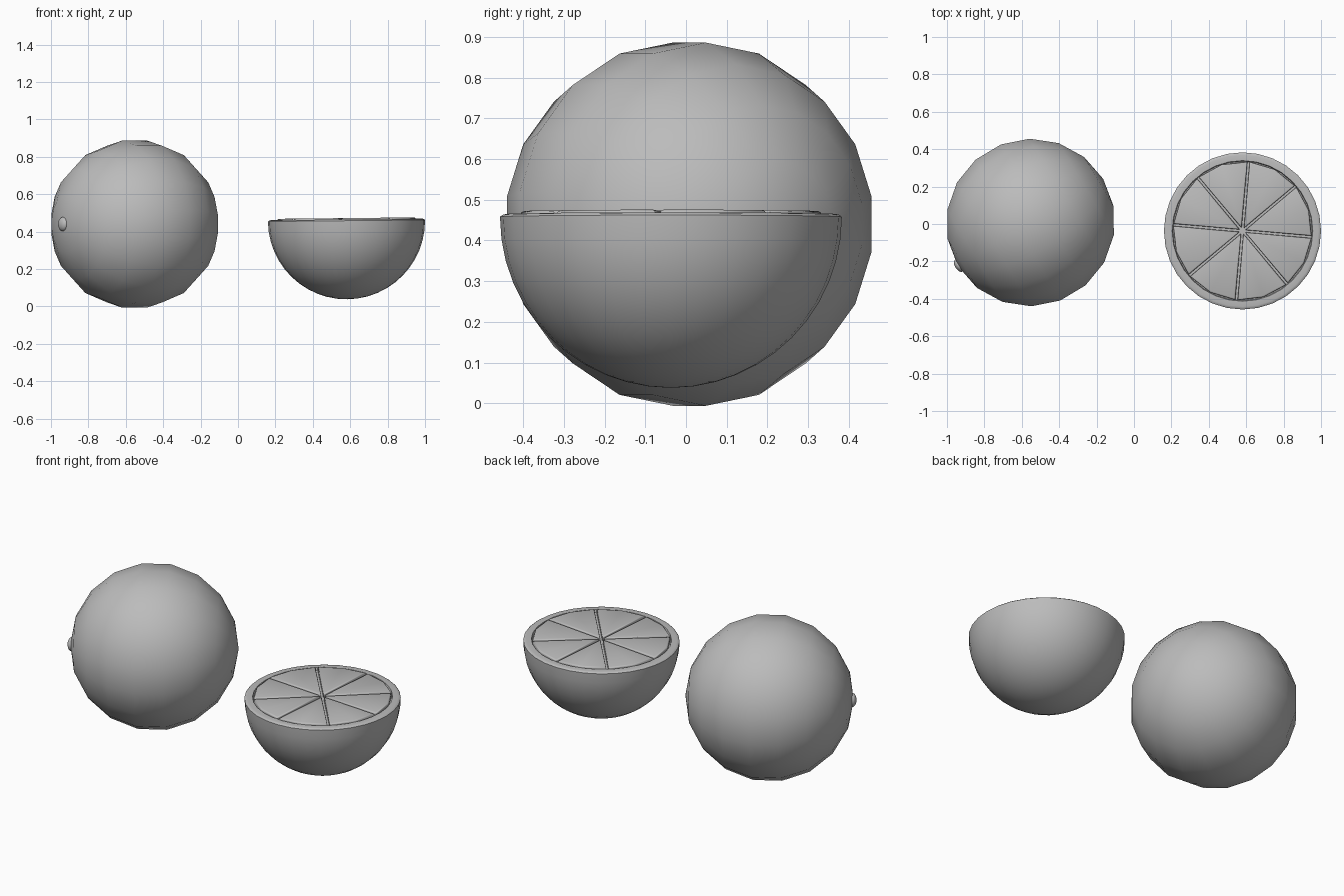
import bpy, bmesh, math
from mathutils import Matrix, Vector

if "Cube" in bpy.data.objects:
    bpy.data.objects.remove(bpy.data.objects["Cube"])

grey = bpy.data.materials.new("plain_grey")
grey.diffuse_color = (0.5, 0.5, 0.5, 1)
grey.use_nodes = True
grey.node_tree.nodes["Principled BSDF"].inputs["Base Color"].default_value = grey.diffuse_color


def finish(name, bm, matrix, sharp=None):
    """Turn a bmesh into a smooth shaded object."""
    bmesh.ops.recalc_face_normals(bm, faces=bm.faces)
    bm.transform(matrix)
    for f in bm.faces:
        f.smooth = True
    if sharp:
        for e in bm.edges:
            if len(e.link_faces) == 2 and e.calc_face_angle() > sharp:
                e.smooth = False
    me = bpy.data.meshes.new(name)
    bm.to_mesh(me)
    bm.free()
    me.materials.append(grey)
    ob = bpy.data.objects.new(name, me)
    bpy.context.collection.objects.link(ob)
    return ob


# Whole fruit: coarse ball lying on its side, poles along the stem axis
STEM_ANGLE = math.radians(211)
axis = Vector((math.cos(STEM_ANGLE), math.sin(STEM_ANGLE), 0))
centre = Vector((-0.553, 0.008, 0.44))
lay_down = Matrix.Rotation(STEM_ANGLE, 4, 'Z') @ Matrix.Rotation(math.pi / 2, 4, 'Y')

bm = bmesh.new()
bmesh.ops.create_uvsphere(bm, u_segments=18, v_segments=9, radius=0.453)
# turn half a step so a flat face points straight up
bm.transform(Matrix.Rotation(math.radians(10), 4, 'Z'))
finish("whole_fruit", bm, Matrix.Translation(centre) @ lay_down)

# Stem button
bm = bmesh.new()
bmesh.ops.create_uvsphere(bm, u_segments=16, v_segments=10, radius=1)
finish("stem_button", bm, Matrix.Translation(centre + axis * 0.446) @ lay_down
       @ Matrix.Diagonal((0.038, 0.038, 0.022, 1)))

# Half fruit: lathed bowl with a rounded rim and a sunken floor
R = 0.42
place = Matrix.Translation((0.58, -0.037, 0.458)) @ Matrix.Rotation(math.radians(-0.6), 4, 'Y')
profile = [(R * math.sin(a), -R * math.cos(a))
           for a in (math.pi / 2 * i / 12 for i in range(13))]
profile += [(0.414, 0.005), (0.405, 0.007), (0.376, 0.007), (0.372, -0.008), (0, -0.008)]
bm = bmesh.new()
verts = [bm.verts.new((r, 0, z)) for r, z in profile]
edges = [bm.edges.new(pair) for pair in zip(verts, verts[1:])]
bmesh.ops.spin(bm, geom=verts + edges, axis=(0, 0, 1), cent=(0, 0, 0),
               angle=math.tau, steps=32, use_duplicate=False)
bmesh.ops.remove_doubles(bm, verts=bm.verts, dist=1e-4)
finish("half_fruit_rind", bm, place, math.radians(40))

# Eight pulp wedges with softened edges, separated by narrow grooves
GAP, OUTER, TOP, FLOOR = 0.006, 0.371, 0.014, -0.012
half = math.radians(22.5)
tip = GAP / math.sin(half)
corner_x = math.sqrt(OUTER ** 2 - GAP ** 2)
side = Vector((math.cos(half), math.sin(half)))
normal = Vector((-side.y, side.x))
corner = side * corner_x - normal * GAP
outline = [(tip, 0), (corner.x, -corner.y), (OUTER, 0), (corner.x, corner.y)]
for i in range(8):
    bm = bmesh.new()
    base = bm.faces.new([bm.verts.new((x, y, FLOOR)) for x, y in outline])
    up = bmesh.ops.extrude_face_region(bm, geom=[base])
    lifted = [v for v in up["geom"] if isinstance(v, bmesh.types.BMVert)]
    bmesh.ops.translate(bm, verts=lifted, vec=(0, 0, TOP - FLOOR))
    rim = [e for e in bm.edges if all(v.co.z > 0 for v in e.verts)]
    bmesh.ops.bevel(bm, geom=rim, offset=0.008, segments=2, profile=0.5,
                    affect='EDGES', clamp_overlap=True)
    turn = Matrix.Rotation(math.radians(85 + 22.5 + 45 * i), 4, 'Z')
    finish(f"pulp_wedge_{i + 1}", bm, place @ turn, math.radians(50))
